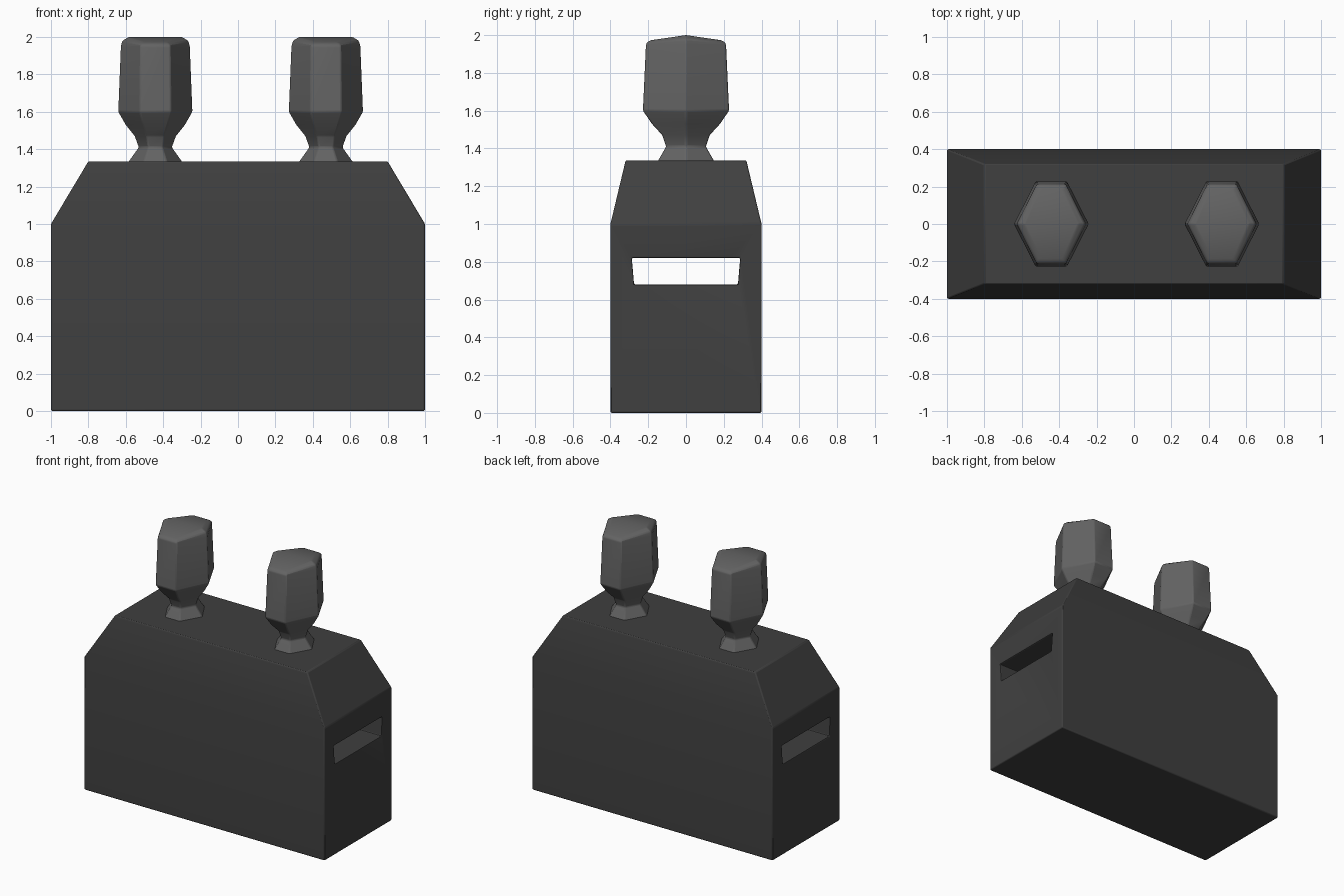
import bpy, bmesh

if "Cube" in bpy.data.objects:
    bpy.data.objects.remove(bpy.data.objects["Cube"])


def material(name, value):
    m = bpy.data.materials.new(name)
    m.diffuse_color = (value, value, value, 1)
    m.use_nodes = True
    m.node_tree.nodes["Principled BSDF"].inputs["Base Color"].default_value = m.diffuse_color
    return m


def loft(name, rings, mat=None):
    """Join equal-length point rings, bottom to top, into a closed solid."""
    bm = bmesh.new()
    loops = [[bm.verts.new(p) for p in ring] for ring in rings]
    n = len(loops[0])
    for a, b in zip(loops, loops[1:]):
        for i in range(n):
            j = (i + 1) % n
            bm.faces.new((a[i], a[j], b[j], b[i]))
    bm.faces.new(loops[0][::-1])
    # Top is a fan so that a raised ridge stays crisp
    centre = bm.verts.new((sum(v.co.x for v in loops[-1]) / n,
                           sum(v.co.y for v in loops[-1]) / n,
                           max(v.co.z for v in loops[-1])))
    for i in range(n):
        bm.faces.new((loops[-1][i], loops[-1][(i + 1) % n], centre))
    bmesh.ops.dissolve_limit(bm, angle_limit=0.001, verts=bm.verts, edges=bm.edges)
    bmesh.ops.recalc_face_normals(bm, faces=bm.faces)
    mesh = bpy.data.meshes.new(name)
    bm.to_mesh(mesh)
    bm.free()
    ob = bpy.data.objects.new(name, mesh)
    bpy.context.collection.objects.link(ob)
    if mat:
        mesh.materials.append(mat)
    return ob


def bevel(ob, width):
    b = ob.modifiers.new("soft_edges", "BEVEL")
    b.width, b.segments, b.limit_method = width, 2, "ANGLE"
    b.angle_limit = 0.35


def smooth(ob):
    bpy.ops.object.select_all(action="DESELECT")
    ob.select_set(True)
    bpy.context.view_layer.objects.active = ob
    bpy.ops.object.shade_smooth_by_angle(angle=0.5)


def rect(x, y, z):
    return [(-x, -y, z), (x, -y, z), (x, y, z), (-x, y, z)]


dark = material("dark grey", 0.05)
grey = material("mid grey", 0.125)

# Body: box with a tapered shoulder
body = loft("body", [rect(1, 0.4, 0), rect(1, 0.4, 1), rect(0.8, 0.32, 1.335)], dark)

# Slot running end to end through the body, slightly wider at its top
cutter = loft("slot_cutter", [rect(1.2, 0.275, 0.68), rect(1.2, 0.287, 0.82)], dark)
cutter.hide_render = True
cutter.hide_viewport = False
cutter.display_type = "WIRE"
cut = body.modifiers.new("slot", "BOOLEAN")
cut.operation, cut.solver, cut.object = "DIFFERENCE", "EXACT", cutter
bevel(body, 0.008)
smooth(body)

# Knobs: hexagonal, elongated in y; rows are (z, x radius, y radius)
PROFILE = [(1.32, 0.155, 0.155), (1.34, 0.14, 0.145), (1.41, 0.09, 0.105),
           (1.47, 0.112, 0.125), (1.53, 0.16, 0.18), (1.60, 0.2, 0.228),
           (1.95, 0.186, 0.212)]


def hexagon(cx, z, rx, ry, drop=0.0):
    s = rx * 0.42
    return [(cx + rx, 0, z), (cx + s, ry, z - drop), (cx - s, ry, z - drop),
            (cx - rx, 0, z), (cx - s, -ry, z - drop), (cx + s, -ry, z - drop)]


for side, cx in (("left", -0.442), ("right", 0.47)):
    rings = [hexagon(cx, *row) for row in PROFILE]
    rings.append(hexagon(cx, 1.98, 0.178, 0.205, 0.017))
    rings.append(hexagon(cx, 2.0, 0.145, 0.185, 0.027))
    knob = loft(side + "_knob", rings, grey)
    bevel(knob, 0.01)
    smooth(knob)
